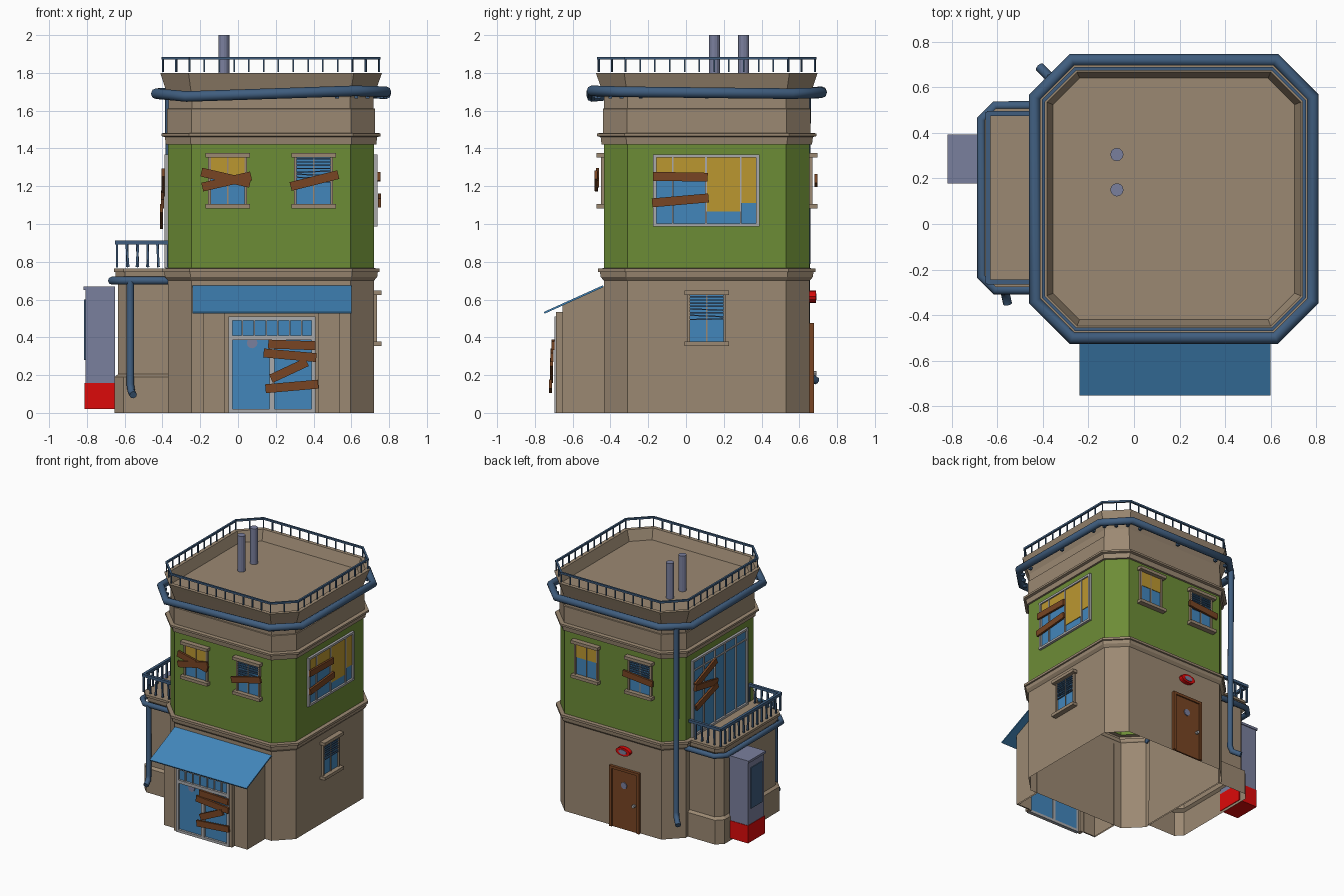
import bpy, bmesh, math, random
from mathutils import Matrix, Vector

if "Cube" in bpy.data.objects:
    bpy.data.objects.remove(bpy.data.objects["Cube"])

random.seed(4)
COLOURS = {
    "tan": (.33, .25, .17), "green": (.152, .265, .037), "blue": (.055, .24, .50),
    "slate": (.05, .11, .21), "yellow": (.50, .31, .03), "brown": (.19, .06, .017),
    "booth_grey": (.195, .215, .34), "light_grey": (.40, .40, .41), "red": (.72, .003, .003)}
NAMES = list(COLOURS)
MATS = []
for n, c in COLOURS.items():
    m = bpy.data.materials.new(n)
    m.diffuse_color = (*c, 1)
    m.use_nodes = True
    m.node_tree.nodes["Principled BSDF"].inputs["Base Color"].default_value = m.diffuse_color
    MATS.append(m)

CX, CY, H = .175, .11, .545          # tower centre and half width
PARTS = {}


def part(name):
    return PARTS.setdefault(name, bmesh.new())


def wall(origin, u, n):
    """Matrix taking (along wall, outward, up) to world."""
    m = Matrix((u, n, (0, 0, 1))).transposed().to_4x4()
    m.translation = origin
    return m


FRONT = wall((0, CY - H, 0), (1, 0, 0), (0, -1, 0))
BACK = wall((0, CY + H, 0), (1, 0, 0), (0, 1, 0))
RIGHT = wall((CX + H, 0, 0), (0, 1, 0), (1, 0, 0))
LEFT = wall((CX - H, 0, 0), (0, 1, 0), (-1, 0, 0))
PORCH = wall((0, -.655, 0), (1, 0, 0), (0, -1, 0))
WORLD = Matrix()


def box(name, mat, centre, size, M=WORLD, tilt=0):
    """Box; tilt turns it in the wall plane (degrees)."""
    T = (M @ Matrix.Translation(centre) @ Matrix.Rotation(-math.radians(tilt), 4, 'Y')
         @ Matrix.Diagonal((*size, 1)))
    bm = part(name)
    verts = bmesh.ops.create_cube(bm, size=1, matrix=T)["verts"]
    faces = list({f for v in verts for f in v.link_faces})
    for f in faces:
        f.material_index = NAMES.index(mat)
    if T.determinant() < 0:
        bmesh.ops.reverse_faces(bm, faces=faces)


def span(name, mat, u0, u1, d0, d1, z0, z1, M=WORLD):
    box(name, mat, ((u0+u1)/2, (d0+d1)/2, (z0+z1)/2), (u1-u0, d1-d0, z1-z0), M)


def cylinder(name, mat, M, r, depth, seg=12):
    bm = part(name)
    verts = bmesh.ops.create_cone(bm, cap_ends=True, segments=seg, radius1=r, radius2=r,
                                  depth=depth, matrix=M)["verts"]
    for f in {f for v in verts for f in v.link_faces}:
        f.material_index = NAMES.index(mat)


def loft(name, rings, mat_of_z, cap=True):
    """Skin counter-clockwise rings from bottom to top, open below."""
    bm = part(name)
    vs = [[bm.verts.new(p) for p in r] for r in rings]
    for a, b in zip(vs, vs[1:]):
        for i in range(len(a)):
            j = (i + 1) % len(a)
            f = bm.faces.new((a[i], a[j], b[j], b[i]))
            f.material_index = NAMES.index(mat_of_z(f.calc_center_median().z))
    if cap:
        f = bm.faces.new(vs[-1])
        f.material_index = NAMES.index(mat_of_z(rings[-1][0][2]))


def octagon(h, z):
    k = h - (.125 + .586 * (h - H))
    pts = [(-k, -h), (k, -h), (h, -k), (h, k), (k, h), (-k, h), (-h, k), (-h, -k)]
    return [(CX + x, CY + y, z) for x, y in pts]


def annex_ring(d, z, c=.05):
    x, y0, y1 = -.635 - d, .115 - .37 - d, .115 + .37 + d
    return [(x+c, y0, z), (-.36, y0, z), (-.36, y1, z), (x+c, y1, z), (x, y1-c, z), (x, y0+c, z)]


def tube(name, pts, r, closed=False):
    cu = bpy.data.curves.new(name, 'CURVE')
    cu.dimensions, cu.bevel_depth, cu.bevel_resolution, cu.use_fill_caps = '3D', r, 2, True
    s = cu.splines.new('POLY')
    s.points.add(len(pts) - 1)
    for p, q in zip(s.points, pts):
        p.co = (*q, 1)
    s.use_cyclic_u = closed
    o = bpy.data.objects.new(name, cu)
    bpy.context.collection.objects.link(o)
    cu.materials.append(MATS[NAMES.index("slate")])
    bpy.ops.object.select_all(action='DESELECT')
    o.select_set(True)
    bpy.context.view_layer.objects.active = o
    bpy.ops.object.convert(target='MESH')
    bpy.ops.object.shade_smooth_by_angle(angle=math.radians(50))


def railing(name, pts, z0, z1, step, t, lean=0):
    for a, b in zip(pts, pts[1:]):
        a, b = Vector(a[:2]), Vector(b[:2])
        L = (b - a).length
        M = Matrix.Translation((*a, 0)) @ Matrix.Rotation(math.atan2(b.y-a.y, b.x-a.x), 4, 'Z')
        box(name, "slate", (L/2, 0, z1 - t), (L + t, t * 1.8, t * 1.8), M)
        n = max(1, round(L / step))
        for i in range(n):
            box(name, "slate", (i*L/n, 0, (z0+z1)/2), (t, t, z1-z0-t), M,
                random.uniform(-lean, lean) if i else 0)


def planks(name, M, d, items):
    for u, z, w, tilt in items:
        d += .004
        box(name, "brown", (u, d, z), (w, .016, .047), M, tilt)


def small_window(name, M, u, zc, yellow=False):
    w, h = .096, .135
    span(name, "blue", u-w, u+w, -.002, .005, zc-h, zc+h, M)
    for s in (-1, 1):
        span(name, "tan", u+s*w-.007, u+s*w+.007, 0, .016, zc-h, zc+h, M)     # jambs
        span(name, "tan", u-.118, u+.118, 0, .04, zc+s*h-.012, zc+s*h+.012, M)  # sill, lintel
    span(name, "tan", u-.004, u+.004, 0, .011, zc-h, zc+h, M)
    if yellow:
        span(name, "yellow", u-w, u+w, .005, .009, zc+.01, zc+h, M)
    else:
        for i in range(8):
            box(name, "slate", (u, .009, zc+.115-i*.017), (2*w-.01, .008, .007), M,
                random.uniform(-3, 3) if i > 3 else 0)


def big_window(name, M, u0, u1, z0, z1, bars):
    span(name, "blue", u0, u1, -.002, .004, z0, z1, M)
    for u in (u0, u1):
        span(name, "light_grey", u-.009, u+.009, 0, .018, z0, z1, M)
    for z in (z0, z1):
        span(name, "light_grey", u0-.009, u1+.009, 0, .019, z-.008, z+.008, M)
    for u in bars:
        span(name, "light_grey", u-.005, u+.005, 0, .014, z0, z1, M)


# tower shell with cornices, green storey, flared parapet and sunken roof
PROFILE = [(.545, 0), (.545, .70), (.562, .72), (.565, .745), (.575, .747), (.575, .765), (.545, .766),
           (.545, 1.42), (.557, 1.422), (.562, 1.46), (.58, 1.465), (.58, 1.48), (.55, 1.482),
           (.55, 1.61), (.543, 1.612), (.543, 1.67), (.575, 1.765), (.587, 1.80), (.557, 1.80), (.53, 1.72)]
loft("tower", [octagon(h, z) for h, z in PROFILE], lambda z: "green" if .77 < z < 1.419 else "tan")

# side annex carrying the balcony
loft("annex", [annex_ring(d, z) for d, z in [(.02, 0), (.02, .19), (0, .205), (0, .70), (.012, .72),
     (.014, .745), (.022, .747), (.022, .765)]], lambda z: "tan")

# roof railing, gutter, chimneys and rear downpipe
ring = octagon(.572, 0)
railing("roof_railing", ring + ring[:1], 1.80, 1.885, .08, .008)
LEVELS = (1.675, 1.705, 1.70, 1.69, 1.695, 1.70, 1.69, 1.69)
tube("roof_gutter", [(x, y, z) for (x, y, _), z in zip(octagon(.61, 0), LEVELS)], .028, True)
for i, p in enumerate(octagon(.585, 0)):
    q = Vector(octagon(.585, 0)[(i + 1) % 8])
    for t in (.1, .5, .9):
        c = Vector(p).lerp(q, t)
        box("gutter_brackets", "slate", (c.x, c.y, 1.675), (.02, .02, .02))
for y in (.15, .305):
    cylinder("chimneys", "booth_grey", Matrix.Translation((-.075, y, 1.855)), .029, .29)
tube("rear_downpipe", [(-.365, .64, 1.69), (-.36, .635, .24), (-.37, .645, .20), (-.415, .69, .17)], .021)

# balcony railing, gutter and downpipe
railing("balcony_railing", [(-.37, -.255), (-.64, -.255), (-.64, .485), (-.37, .485)],
        .765, .915, .055, .012, 5)
g = annex_ring(.034, .70, .06)
tube("balcony_gutter", [g[i] for i in (1, 0, 5, 4, 3, 2)], .021)
tube("balcony_downpipe", [(-.57, -.29, .70), (-.57, -.295, .15), (-.565, -.305, .115), (-.555, -.35, .095)], .02)

# porch walls, leaving the doorway open
for x0, x1 in ((-.185, -.075), (.43, .54)):
    span("porch", "tan", x0, x1, -.01, 0, 0, .57, PORCH)
span("porch", "tan", -.075, .43, -.01, 0, .51, .57, PORCH)
for x in (-.18, .535):
    loft("porch", [[(x-.005, -.655, 0), (x+.005, -.655, 0), (x+.005, -.43, 0), (x-.005, -.43, 0)],
                   [(x-.005, -.655, .572), (x+.005, -.655, .572), (x+.005, -.43, .672),
                    (x-.005, -.43, .672)]], lambda z: "tan")
for x0, x1 in ((-.075, -.045), (.405, .43)):
    span("porch", "tan", x0, x1, -.005, .033, 0, .535, PORCH)
span("porch", "tan", -.075, .43, -.005, .033, .51, .535, PORCH)
A = Matrix.Translation((.18, -.595, .60)) @ Matrix.Rotation(math.atan2(.14, .31), 4, 'X')
box("awning", "blue", (0, 0, 0), (.84, .342, .01), A)

# glazed double door with transom
span("front_door", "blue", -.045, .405, .018, .025, 0, .51, PORCH)
for x0, x1, z0, z1 in ((-.05, -.03, 0, .505), (.39, .41, 0, .505), (-.05, .41, .49, .51),
                       (-.05, .41, .385, .41), (-.03, .39, 0, .02), (.168, .192, 0, .39)):
    span("front_door", "light_grey", x0, x1, .015, .042, z0, z1, PORCH)
for i in range(1, 7):
    x = -.04 + i * .44 / 7
    span("front_door", "light_grey", x-.004, x+.004, .015, .035, .41, .49, PORCH)
cylinder("front_door", "booth_grey", PORCH @ Matrix.Translation((.075, .028, .37))
         @ Matrix.Rotation(math.pi/2, 4, 'X'), .028, .008)
planks("front_door_planks", PORCH, .046, [(.285, .36, .25, -2), (.275, .305, .28, -5),
                                         (.27, .225, .21, 25), (.285, .14, .28, 5)])

# small windows
small_window("front_window_a", FRONT, -.055, 1.23, True)
small_window("front_window_b", FRONT, .40, 1.23)
small_window("back_window_a", BACK, .40, 1.23, True)
small_window("back_window_b", BACK, -.065, 1.23)
small_window("right_window", RIGHT, .11, .50)
planks("front_planks", FRONT, .03, [(-.065, 1.245, .265, -13), (-.06, 1.225, .265, 13), (.405, 1.23, .26, 14)])
planks("back_planks", BACK, .03, [(-.065, 1.23, .26, 5)])

# large windows: shop-style on the right, balcony glazing on the left
big_window("right_big_window", RIGHT, -.165, .38, .995, 1.36, (-.07, .105, .29))
for u0, u1, z0 in ((-.16, .105, 1.24), (.105, .29, 1.065), (.29, .375, 1.11)):
    span("right_big_window", "yellow", u0, u1, .004, .009, z0, 1.355, RIGHT)
planks("right_planks", RIGHT, .022, [(-.03, 1.25, .29, -1), (-.03, 1.125, .30, 5)])
big_window("balcony_window", LEFT, -.21, .46, .775, 1.36, (-.08, .06, .18, .32))
span("balcony_window", "light_grey", -.21, .46, 0, .013, 1.275, 1.285, LEFT)
planks("balcony_planks", LEFT, .022, [(.32, 1.22, .28, -22), (.32, 1.13, .28, 10), (.32, 1.04, .28, -18)])

# back door with sign plate
span("back_door", "brown", -.045, .175, 0, .012, 0, .46, BACK)
for x0, x1, z0 in ((-.065, -.043, 0), (.173, .195, 0), (-.065, .195, .455)):
    span("back_door", "brown", x0, x1, 0, .022, z0, .475, BACK)
TURN = Matrix.Rotation(math.pi/2, 4, 'X')
cylinder("back_door", "booth_grey", BACK @ Matrix.Translation((.07, .014, .345)) @ TURN, .026, .008, 8)
cylinder("back_door", "light_grey", BACK @ Matrix.Translation((-.02, .02, .21)) @ TURN, .012, .03, 8)
OVAL = BACK @ Matrix.Translation((.07, .012, .615)) @ Matrix.Diagonal((1.9, 1, 1, 1)) @ TURN
cylinder("back_sign", "red", OVAL, .032, .04, 16)
cylinder("back_sign", "booth_grey", OVAL, .018, .046, 16)

# street booth beside the annex
span("booth", "red", -.812, -.65, .18, .39, .02, .158)
span("booth", "booth_grey", -.808, -.65, .184, .386, .158, .65)
span("booth", "booth_grey", -.818, -.65, .178, .392, .65, .668)
span("booth", "slate", -.814, -.80, .215, .355, .28, .60)

# turn the collected parts into objects
for name, bm in PARTS.items():
    me = bpy.data.meshes.new(name)
    used = sorted({f.material_index for f in bm.faces})
    for f in bm.faces:
        f.material_index = used.index(f.material_index)
    bm.to_mesh(me)
    bm.free()
    for i in used:
        me.materials.append(MATS[i])
    bpy.context.collection.objects.link(bpy.data.objects.new(name, me))
